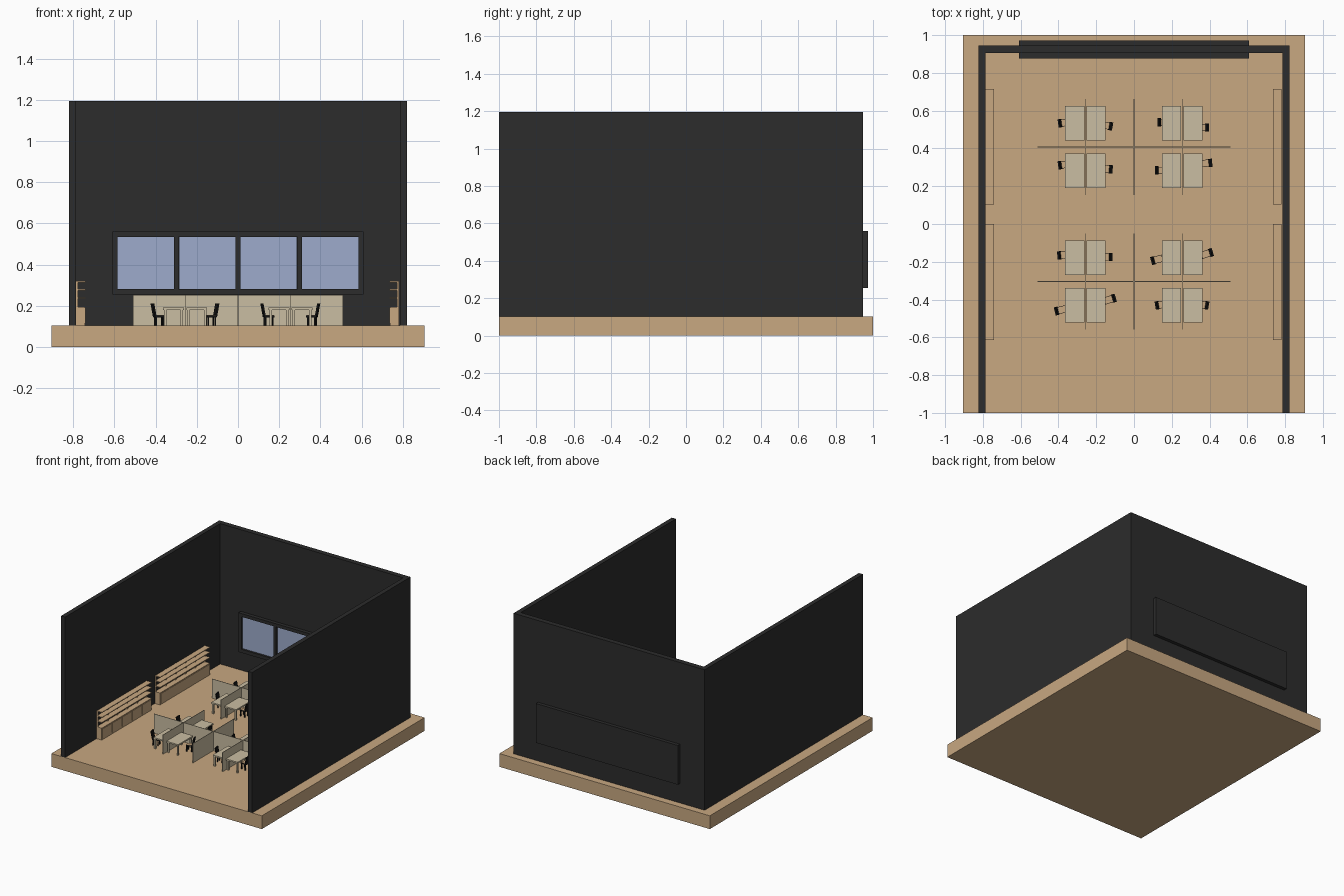
import bpy, bmesh, math
from mathutils import Matrix, Vector

if "Cube" in bpy.data.objects:
    bpy.data.objects.remove(bpy.data.objects["Cube"])


def material(name, rgb):
    m = bpy.data.materials.new(name)
    m.diffuse_color = (*rgb, 1)
    m.use_nodes = True
    m.node_tree.nodes["Principled BSDF"].inputs["Base Color"].default_value = m.diffuse_color
    return m


WOOD = material("warm wood", (0.578, 0.392, 0.22))
WALL = material("charcoal", (0.025, 0.025, 0.025))
GLASS = material("blue glass", (0.337, 0.407, 0.604))
BEIGE = material("beige laminate", (0.59, 0.51, 0.36))
BLACK = material("black plastic", (0.007, 0.007, 0.007))


def add_box(bm, x0, x1, y0, y1, z0, z1, mat=0):
    """Axis-aligned box given by its limits; returns its vertices."""
    c = Vector(((x0 + x1) / 2, (y0 + y1) / 2, (z0 + z1) / 2))
    s = (abs(x1 - x0), abs(y1 - y0), abs(z1 - z0), 1)
    verts = bmesh.ops.create_cube(bm, size=1, matrix=Matrix.Translation(c) @ Matrix.Diagonal(s))["verts"]
    for f in {f for v in verts for f in v.link_faces}:
        f.material_index = mat
    return verts


def finish(bm, name, *mats):
    mesh = bpy.data.meshes.new(name)
    bm.to_mesh(mesh)
    bm.free()
    for m in mats:
        mesh.materials.append(m)
    ob = bpy.data.objects.new(name, mesh)
    bpy.context.collection.objects.link(ob)
    return ob


def boxes(name, mat, limits):
    bm = bmesh.new()
    for b in limits:
        add_box(bm, *b)
    return finish(bm, name, mat)


FLOOR = 0.103

# Floor slab
boxes("floor", WOOD, [(-0.905, 0.905, -1, 1, 0, FLOOR)])

# U-shaped walls, extruded from a plan outline
bm = bmesh.new()
plan = [(-0.822, -1), (-0.822, 0.945), (0.822, 0.945), (0.822, -1),
        (0.787, -1), (0.787, 0.905), (-0.787, 0.905), (-0.787, -1)]
face = bm.faces.new([bm.verts.new((x, y, FLOOR)) for x, y in plan])
up = bmesh.ops.extrude_face_region(bm, geom=[face])["geom"]
bmesh.ops.translate(bm, vec=(0, 0, 1.195 - FLOOR), verts=[g for g in up if isinstance(g, bmesh.types.BMVert)])
bmesh.ops.recalc_face_normals(bm, faces=bm.faces)
finish(bm, "walls", WALL)

# Window: inner frame bars, glass panes, outer plate
frame = [(-0.61, 0.61, 0.877, 0.91, 0.255, 0.282), (-0.61, 0.61, 0.877, 0.91, 0.535, 0.56),
         (-0.61, -0.585, 0.877, 0.91, 0.282, 0.535), (0.585, 0.61, 0.877, 0.91, 0.282, 0.535)]
frame += [(x - 0.011, x + 0.011, 0.877, 0.91, 0.282, 0.535) for x in (-0.299, 0, 0.299)]
boxes("window_frame", WALL, frame)
boxes("window_panes", GLASS, [(x - 0.138, x + 0.138, 0.893, 0.9, 0.282, 0.535)
                              for x in (-0.448, -0.149, 0.149, 0.448)])
boxes("window_outer_plate", WALL, [(-0.61, 0.61, 0.94, 0.972, 0.255, 0.56)])

# Workstation clusters: partitions and desks
for n, cy in enumerate((0.408, -0.304), 1):
    t = 0.002
    parts = [(-0.51, 0.51, cy - t, cy + t, FLOOR, 0.253)]
    parts += [(x - t, x + t, cy - 0.254, cy + 0.254, FLOOR, 0.253) for x in (-0.256, 0, 0.256)]
    boxes(f"partitions_{n}", BEIGE, parts)
    desk = []
    for cx in (-0.257, 0.255):
        for sx in (-1, 1):
            for sy in (-1, 1):
                x0, x1 = sorted((cx + sx * 0.006, cx + sx * 0.107))
                y0, y1 = sorted((cy + sy * 0.034, cy + sy * 0.217))
                desk.append((x0, x1, y0, y1, 0.18, 0.191))
                for lx in (x0 + 0.004, x1 - 0.016):
                    for ly in (y0 + 0.006, y1 - 0.018):
                        desk.append((lx, lx + 0.012, ly, ly + 0.012, FLOOR, 0.18))
    boxes(f"desks_{n}", BEIGE, desk)


# Chairs: slanted back, seat and four legs, facing +x before turning
def chair(name, x, y, degrees):
    bm = bmesh.new()
    w = 0.019
    for lx in (0.002, 0.038):
        for ly in (-w, w - 0.006):
            add_box(bm, lx, lx + 0.007, ly, ly + 0.006, FLOOR, 0.146)
    add_box(bm, 0.0, 0.048, -w, w, 0.144, 0.152)
    add_box(bm, 0.004, 0.046, -w + 0.002, w - 0.002, 0.152, 0.154, 1)
    back = add_box(bm, -0.002, 0.006, -0.022, 0.022, 0.146, 0.21)
    for v in back:
        if v.co.z > 0.2:
            v.co.x -= 0.012
    ob = finish(bm, name, BLACK, WOOD)
    ob.location = (x, y, 0)
    ob.rotation_euler.z = math.radians(degrees)


seats = [(-0.388, 0.534, 8), (-0.127, 0.518, 170), (-0.388, 0.312, 8), (-0.127, 0.29, 175),
         (0.138, 0.538, 0), (0.382, 0.511, 180), (0.125, 0.284, 0), (0.4, 0.323, 185),
         (-0.392, -0.166, 4), (-0.127, -0.175, 180), (-0.406, -0.46, 14), (-0.11, -0.394, 197),
         (0.104, -0.193, 15), (0.404, -0.152, 197), (0.126, -0.43, 10), (0.382, -0.43, 170)]
for i, s in enumerate(seats, 1):
    chair(f"chair_{i}", *s)

# Bookcases along both side walls: cabinet, doors, posts, open shelves
for side, wall_x in (("left", -0.787), ("right", 0.782)):
    d = 1 if wall_x < 0 else -1
    for n, y0 in enumerate((0.103, -0.613), 1):
        y1 = y0 + 0.613

        def depth(a, b):
            return sorted((wall_x + d * a, wall_x + d * b))

        case = [(*depth(0, 0.044), y0, y1, FLOOR, 0.195)]
        step = (y1 - y0) / 5
        for k in range(5):
            case.append((*depth(0.044, 0.047), y0 + k * step + 0.005, y0 + (k + 1) * step - 0.005, 0.115, 0.188))
        for k in range(6):
            py = y0 + k * (y1 - y0 - 0.008) / 5
            case.append((*depth(0, 0.01), py, py + 0.008, 0.195, 0.32))
        for z in (0.235, 0.275, 0.314):
            case.append((*depth(0.002, 0.046), y0, y1, z, z + 0.006))
        boxes(f"bookcase_{side}_{n}", WOOD, case)
